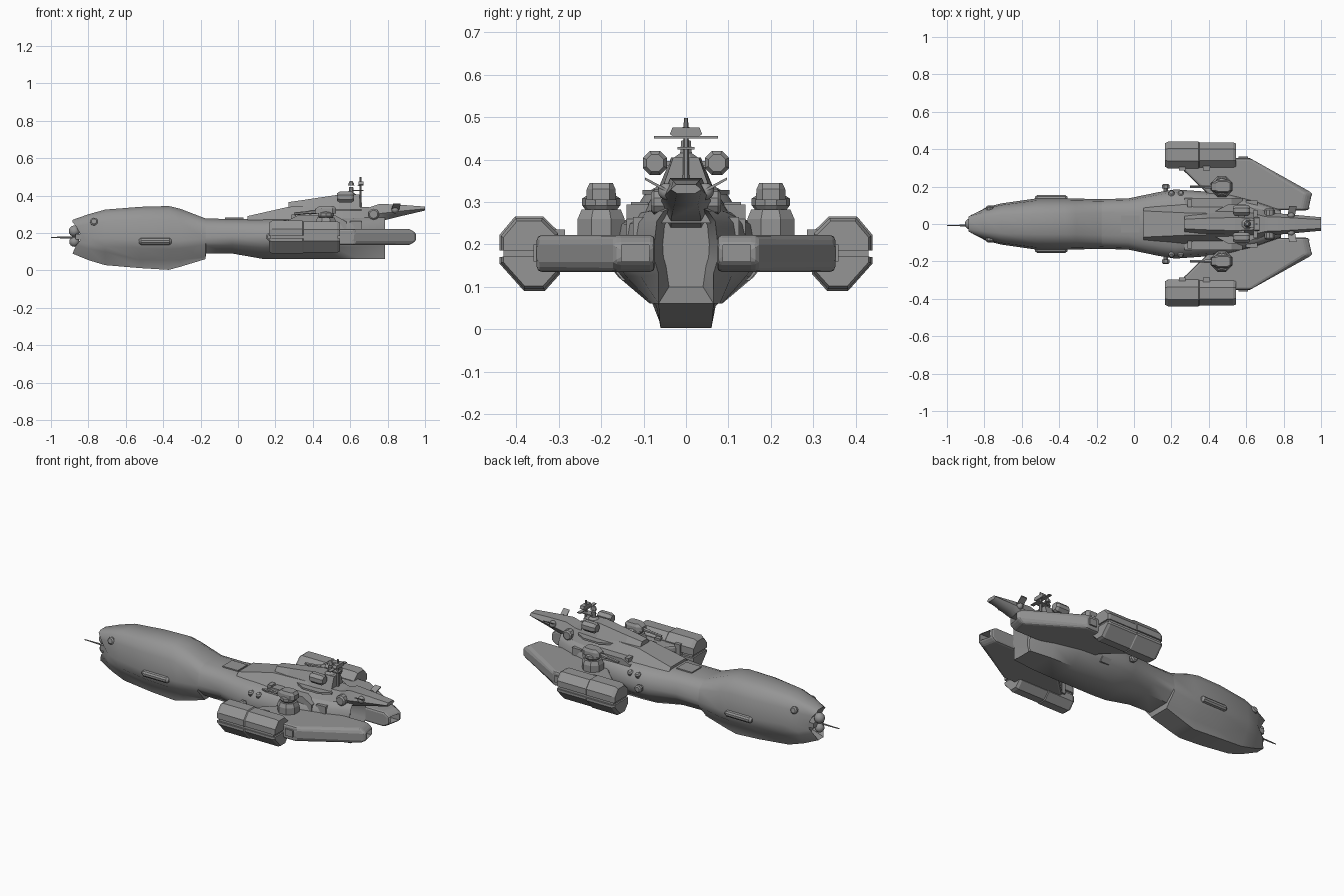
import bpy, bmesh
from math import radians, pi, cos, sin
from mathutils import Matrix, Vector

grey = bpy.data.materials.new("dark_grey")
grey.diffuse_color = (.3, .3, .3, 1)


def finish(name, bm, smooth=None):
    bmesh.ops.recalc_face_normals(bm, faces=bm.faces)
    me = bpy.data.meshes.new(name)
    bm.to_mesh(me)
    bm.free()
    me.materials.append(grey)
    ob = bpy.data.objects.new(name, me)
    bpy.context.collection.objects.link(ob)
    if smooth:
        bpy.ops.object.select_all(action='DESELECT')
        bpy.context.view_layer.objects.active = ob
        ob.select_set(True)
        bpy.ops.object.shade_smooth_by_angle(angle=radians(smooth))
    return ob


def loft(name, rings, smooth=None):
    bm = bmesh.new()
    vs = [[bm.verts.new(p) for p in r] for r in rings]
    n = len(vs[0])
    for a, b in zip(vs, vs[1:]):
        for i in range(n):
            bm.faces.new((a[i], a[(i + 1) % n], b[(i + 1) % n], b[i]))
    bm.faces.new(vs[0])
    bm.faces.new(vs[-1])
    return finish(name, bm, smooth)


def box(name, x0, x1, y0, y1, z0, z1):
    q = ((y0, z0), (y1, z0), (y1, z1), (y0, z1))
    return loft(name, [[(x, y, z) for y, z in q] for x in (x0, x1)])


def turned(name, base, axis, profile, n=8, smooth=None):
    # profile is (distance along axis, radius)
    q = Vector(axis).to_track_quat('Z', 'Y')
    off = pi / n
    return loft(name, [[Vector(base) + q @ Vector((r * cos(off + 2 * pi * i / n), r * sin(off + 2 * pi * i / n), t))
                        for i in range(n)] for t, r in profile], smooth)


def ball(name, c, r):
    bm = bmesh.new()
    bmesh.ops.create_uvsphere(bm, u_segments=12, v_segments=8, radius=r, matrix=Matrix.Translation(c))
    return finish(name, bm, 40)


def section(x, zb, zm, zt, w, wb, wt, dx=0):
    low = (x + dx * .4, w * .86, zb + (zm - zb) * .5)
    if -.6 < x < -.172:      # keel under the forward bulb
        low = (x, .07, max(.055, zb + .01))
    half = [(x, wb, zb), low, (x + dx * .7, w * .97, zm - (zm - zb) * .3), (x + dx, w, zm),
            (x + dx * .4, w * .92, zm + (zt - zm) * .6), (x, (w * .92 + wt) * .53, zm + (zt - zm) * .87), (x, wt, zt)]
    return half + [(px, -py, pz) for px, py, pz in reversed(half)]


# Main hull: forward bulb, waist and broad stern with a hollow end
loft("main_hull", [section(*s) for s in (
    (-.82, .12, .18, .23, .03, .015, .015),
    (-.885, .09, .18, .27, .055, .025, .025, .05),
    (-.80, .055, .175, .30, .09, .04, .04, .01),
    (-.71, .028, .17, .325, .11, .052, .05),
    (-.52, .012, .165, .34, .137, .06, .055),
    (-.37, .003, .16, .344, .138, .06, .055),
    (-.31, .019, .16, .33, .136, .062, .055),
    (-.175, .06, .17, .278, .133, .065, .06),
    (-.17, .09, .175, .277, .133, .07, .06),
    (-.03, .09, .18, .275, .137, .075, .06),
    (.13, .062, .18, .277, .17, .082, .065),
    (.22, .06, .185, .28, .185, .085, .065),
    (.50, .06, .19, .285, .165, .085, .065),
    (.65, .06, .19, .29, .125, .08, .06),
    (.785, .06, .2, .29, .075, .065, .03),
    (.70, .10, .2, .275, .055, .04, .025))], 45)

# Nose sensors and probe
for z, r in ((.21, .03), (.153, .027)):
    ball("nose_sensor", (-.875, 0, z), r)
turned("nose_probe", (-1, -.008, .176), (1, 0, 0), [(0, .003), (.04, .004), (.18, .007)], 6)
box("nose_bracket", -.87, -.81, -.05, .05, .165, .195)

# Dorsal superstructure, widening to a narrow tower
loft("dorsal_deck", [[(x, y * k, z) for k, y, z in
                      ((1, wb, .25), (1, wt, zt), (-1, wt, zt), (-1, wb, .25))]
                     for x, wb, wt, zt in ((.05, .1, .07, .29), (.27, .12, .06, .34),
                                           (.5, .12, .055, .345), (.66, .1, .05, .34), (.74, .06, .03, .335))], 30)
loft("dorsal_tower", [[(x, wb, .32), (x, wt, zt), (x, -wt, zt), (x, -wb, .32)]
                      for x, wb, wt, zt in ((.27, .055, .025, .365), (.36, .065, .03, .378),
                                            (.54, .07, .035, .405), (.65, .06, .03, .405))])
loft("bridge_plate", [[(x, w, .317), (x, w, .328), (x, -w, .328), (x, -w, .317)]
                      for x, w in ((.42, .06), (.5, .103), (.6, .103), (.66, .07))])
box("waist_hatch", -.07, .03, -.045, .045, .26, .282)

# Tail boom
loft("tail_boom", [[(x, w * .6, zb), (x, w, zb + (zt - zb) * .45), (x, w * .65, zt),
                    (x, -w * .65, zt), (x, -w, zb + (zt - zb) * .45), (x, -w * .6, zb)]
                   for x, w, zb, zt in ((.60, .06, .22, .30), (.70, .06, .24, .337), (.76, .058, .262, .356),
                                        (.88, .047, .292, .35), (1.0, .036, .32, .341))], 50)

# Sensor mast with dish, crossbar and head
turned("mast_pole", (.655, 0, .33), (0, 0, 1), [(0, .008), (.1, .007), (.168, .005)], 6)
box("mast_crossbar", .64, .66, -.076, .076, .45, .455)
box("mast_yard", .6, .67, -.02, .02, .424, .43)
turned("mast_dish", (.605, 0, .385), (0, 0, 1), [(0, .03), (.02, .03), (.03, .015), (.06, .012)], 8)
turned("mast_head", (.605, 0, .455), (0, 0, 1), [(0, .018), (.012, .015), (.022, .008)], 8)
loft("mast_radar", [[(x, .038, .46), (x, .032, .475), (x, -.032, .475), (x, -.038, .46), (x, -.028, .453), (x, .028, .453)]
                    for x in (.645, .67)])

# Wing outline as (x, y, trailing-edge chamfer)
wing_outline = [(.40, .11, 0), (.39, .165, 0), (.26, .29, 0), (.26, .325, 0), (.5, .352, 0), (.62, .352, 0),
                (.955, .165, .035), (.935, .073, .035), (.62, .075, 0)]
pod_upper = [(.44, .186), (.44, .222), (.403, .266), (.337, .266), (.298, .228), (.298, .186)]
pod_lower = [(.44, .170), (.44, .155), (.382, .09), (.333, .09), (.297, .13), (.297, .170)]

for s in (1, -1):
    # Swept wing with an exhaust recess at its inner rear end
    wing = loft("wing", [[(x - c * k, s * y, z) for x, y, c in wing_outline]
                         for z, k in ((.135, 1), (.158, 0), (.199, 0), (.222, 1))])
    cutter = box("exhaust_cutter", .87, 1.05, *sorted((s * .087, s * .152)), .159, .198)
    cutter.hide_render = True
    bpy.context.view_layer.objects.active = wing
    bev = wing.modifiers.new("bevel", 'BEVEL')
    bev.width, bev.segments = .012, 2
    cut = wing.modifiers.new("recess", 'BOOLEAN')
    cut.object, cut.operation, cut.solver = cutter, 'DIFFERENCE', 'EXACT'
    for m in ("bevel", "recess"):
        bpy.ops.object.modifier_apply(modifier=m)
    bpy.data.objects.remove(cutter)

    # Wingtip engine pod: two shells around a core
    for label, prof in (("upper", pod_upper), ("lower", pod_lower)):
        loft("pod_shell_" + label, [[(x, s * (.368 + (y - .368) * k), .178 + (z - .178) * k) for y, z in prof]
             for x, k in ((.165, .87), (.182, 1), (.345, 1), (.35, .95), (.53, .95), (.545, .87))])
    box("pod_core", .175, .535, *sorted((s * .31, s * .43)), .16, .2)
    for x in (.24, .37):
        box("pod_bracket", x, x + .035, *sorted((s * .285, s * .31)), .15, .235)
    box("pod_rear_clamp", .56, .61, *sorted((s * .335, s * .36)), .16, .2)

    # Gun turret: octagonal base, collar, head and a forward barrel
    turned("turret_base", (.47, s * .2, .2), (0, 0, 1), [(0, .06), (.06, .06), (.082, .05)], 8)
    turned("turret_collar", (.47, s * .2, .28), (0, 0, 1), [(0, .036), (.012, .045), (.028, .045), (.034, .036)], 10)
    loft("turret_head", [[(.475 + a * kx, s * .2 + b, z) for a, b in
                          ((-lx, -.02), (-lx, .02), (-.03, wy), (.03, wy), (.05, .02), (.05, -.02), (.03, -wy), (-.03, -wy))]
                         for z, kx, lx, wy in ((.305, 1, .065, .035), (.33, 1, .06, .034), (.345, .75, .05, .027))])
    turned("turret_barrel", (.43, s * .2, .315), (-1, 0, -.1), [(0, .011), (.05, .011), (.055, .008), (.13, .008)], 6)

    # Shoulder box beside the deck
    loft("shoulder_box", [[(x, s * .06, .2), (x, s * .14, .2), (x, s * .14, zt), (x, s * .06, zt)]
                          for x, zt in ((.27, .27), (.32, .294), (.52, .294), (.58, .26))])
    box("shoulder_vent", .6, .66, *sorted((s * .08, s * .125)), .2, .265)

    # Tower side pods and struts
    turned("tower_pod", (.53, s * .073, .392), (1, 0, 0), [(0, .022), (.012, .031), (.078, .031), (.09, .022)], 8)
    box("tower_pod_strut", .56, .59, *sorted((s * .02, s * .06)), .385, .397)
    # Small stern fins, boom discs and boom sensors
    loft("stern_fin", [[(x, s * .04, .32), (x, s * .04, .328), (x + .01, s * .097, .358), (x + .01, s * .097, .352)]
                       for x in (.82, .86)])
    turned("boom_disc", (.725, s * .04, .30), (0, s, 0), [(0, .03), (.035, .03), (.042, .022)], 10)
    ball("boom_sensor", (.84, s * .046, .325), .02)

    # Forward side canisters, nose lamps and hull sensors
    turned("side_canister", (-.53, s * .136, .155), (1, 0, 0), [(0, .01), (.012, .019), (.163, .019), (.175, .01)], 10, 35)
    turned("nose_lamp", (-.77, s * .06, .255), (0, s, .2), [(0, .021), (.032, .021), (.038, .014)], 10)
    turned("sensor_arm", (.17, s * .15, .18), (0, s, 0), [(0, .012), (.04, .012), (.041, .022), (.058, .022), (.064, .014)], 8)
    for x in (.2, .25):
        turned("hull_stud", (x, s * .155, .225), (0, s * .5, 1), [(0, .017), (.022, .017), (.03, .01)], 8)
    box("deck_rib", .285, .31, *sorted((s * .09, s * .13)), .27, .3)
    # Belly fin under the wing root
    loft("belly_strut", [[(x, s * .15, .14), (x, s * .17, .14), (x, s * .15, .115), (x, s * .135, .115)]
                         for x in (.3, .36)])
